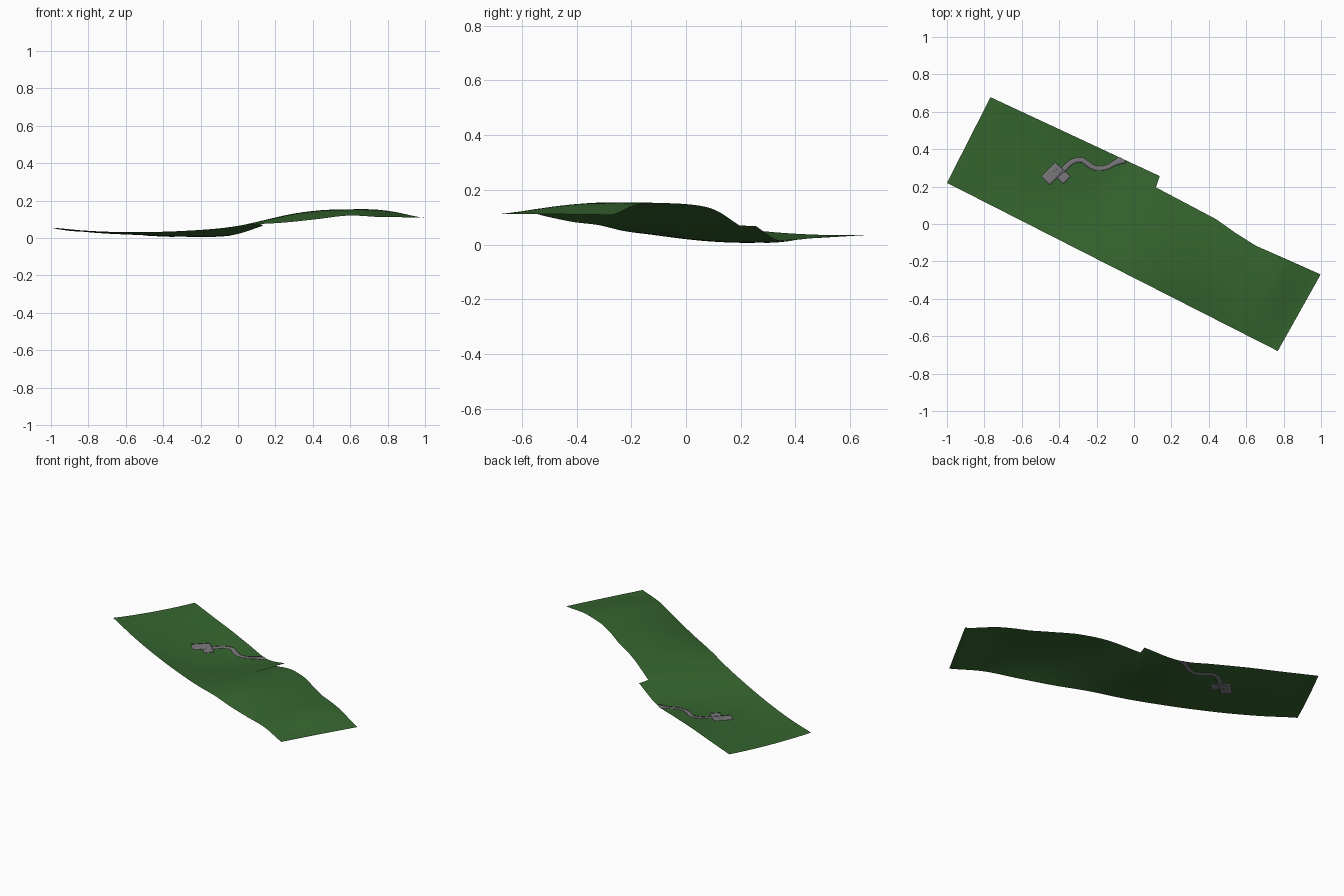
import bpy
import bmesh
from mathutils import Vector

if "Cube" in bpy.data.objects:
    bpy.data.objects.remove(bpy.data.objects["Cube"], do_unlink=True)


def make_material(name, rgb):
    mat = bpy.data.materials.new(name)
    mat.use_nodes = True
    mat.diffuse_color = (*rgb, 1)
    shader = mat.node_tree.nodes["Principled BSDF"]
    shader.inputs["Base Color"].default_value = (*rgb, 1)
    shader.inputs["Roughness"].default_value = 0.9
    return mat


grass = make_material("grass green", (0.036, 0.130, 0.028))
gravel = make_material("gravel grey", (0.200, 0.190, 0.205))

# Strip frame: origin at one corner, one axis along the length, one across
ORIGIN = Vector((-1.0, 0.22))
ALONG = Vector((0.891, -0.453))
ACROSS = Vector((0.453, 0.891))
LENGTH = 1.985

# Width of the strip against distance along it, with the step in the back edge
WIDTHS = [(0, .514), (.989, .548), (.998, .485), (1.36, .479), (1.48, .461),
          (1.61, .449), (1.785, .459), (LENGTH, .469)]

# Heights at even steps along the front edge, middle line and back edge
FRONT = [.055, .040, .032, .032, .038, .050, .071, .082, .100, .120, .112]
MIDDLE = [.037, .024, .016, .008, .014, .054, .104, .134, .146, .148, .111]
BACK = [.035, .031, .028, .020, .014, .068, .127, .147, .150, .143, .108]


def spline(points, t):
    """Smooth curve through evenly spaced values, t from 0 to 1."""
    last = len(points) - 1
    i = min(int(max(t, 0) * last), last - 1)
    f = max(t, 0) * last - i
    a, b, c, d = (points[min(max(k, 0), last)] for k in range(i - 1, i + 3))
    return (b * 2 + (c - a) * f + (a * 2 - b * 5 + c * 4 - d) * f * f
            + (b * 3 - a - c * 3 + d) * f ** 3) * 0.5


def width_at(s):
    for (s0, w0), (s1, w1) in zip(WIDTHS, WIDTHS[1:]):
        if s <= s1:
            return w0 + (w1 - w0) * (s - s0) / (s1 - s0)
    return WIDTHS[-1][1]


def ground_point(s, v):
    """Point on the land at distance s along, fraction v across."""
    u = min(max(s / LENGTH, 0), 1)
    f, m, b = (spline(row, u) for row in (FRONT, MIDDLE, BACK))
    z = f * (1 - v) * (1 - 2 * v) + m * 4 * v * (1 - v) + b * v * (2 * v - 1)
    xy = ORIGIN + ALONG * (s + 0.019 * u * v) + ACROSS * (v * width_at(s))
    return Vector((xy.x, xy.y, z))


def drape(xy):
    """Drop a plan position onto the land, kept inside its back edge."""
    offset = xy - ORIGIN
    s = offset.dot(ALONG)
    return ground_point(s, min(offset.dot(ACROSS) / width_at(s), 1))


def build_sheet(name, rows, mat):
    """Join rows of points into a smooth quad sheet facing up."""
    bm = bmesh.new()
    grid = [[bm.verts.new(p) for p in row] for row in rows]
    for r0, r1 in zip(grid, grid[1:]):
        for j in range(len(r0) - 1):
            face = bm.faces.new((r0[j], r1[j], r1[j + 1], r0[j + 1]))
            face.smooth = True
    mesh = bpy.data.meshes.new(name)
    bm.to_mesh(mesh)
    bm.free()
    mesh.materials.append(mat)
    obj = bpy.data.objects.new(name, mesh)
    bpy.context.collection.objects.link(obj)
    return obj


def build_ribbon(name, path, widths, steps, cuts):
    """Thin draped plate following a plan path, seen from both sides."""
    path = [Vector(p) for p in path]
    rows = []
    for i in range(steps + 1):
        t = i / steps
        ahead = spline(path, min(t + 0.01, 1)) - spline(path, max(t - 0.01, 0))
        side = Vector((-ahead.y, ahead.x)).normalized() * spline(widths, t)
        rows.append([drape(spline(path, t) + side * (j / cuts - 0.5))
                     for j in range(cuts + 1)])
    plate = build_sheet(name, rows, gravel)
    thick = plate.modifiers.new("thickness", 'SOLIDIFY')
    thick.thickness = 0.003
    thick.offset = 0
    return plate


# Rolling land, with extra stations where the back edge steps in
stations = sorted({LENGTH * i / 72 for i in range(73)} | {s for s, w in WIDTHS})
build_sheet("land", [[ground_point(s, j / 18) for j in range(19)]
                     for s in stations], grass)

# Winding path from the yard to the back edge, flaring at its end
build_ribbon("winding_path",
             [(-.39, .28), (-.34, .33), (-.286, .345), (-.243, .318),
              (-.205, .300), (-.152, .305), (-.11, .328), (-.06, .352)],
             [.028, .026, .026, .026, .024, .024, .026, .05], 56, 3)

# Yard made of two crossing rectangles
build_ribbon("yard_main", [(-.475, .232), (-.40, .307)], [.065, .065], 8, 6)
build_ribbon("yard_side", [(-.42, .292), (-.362, .235)], [.055, .055], 8, 6)
